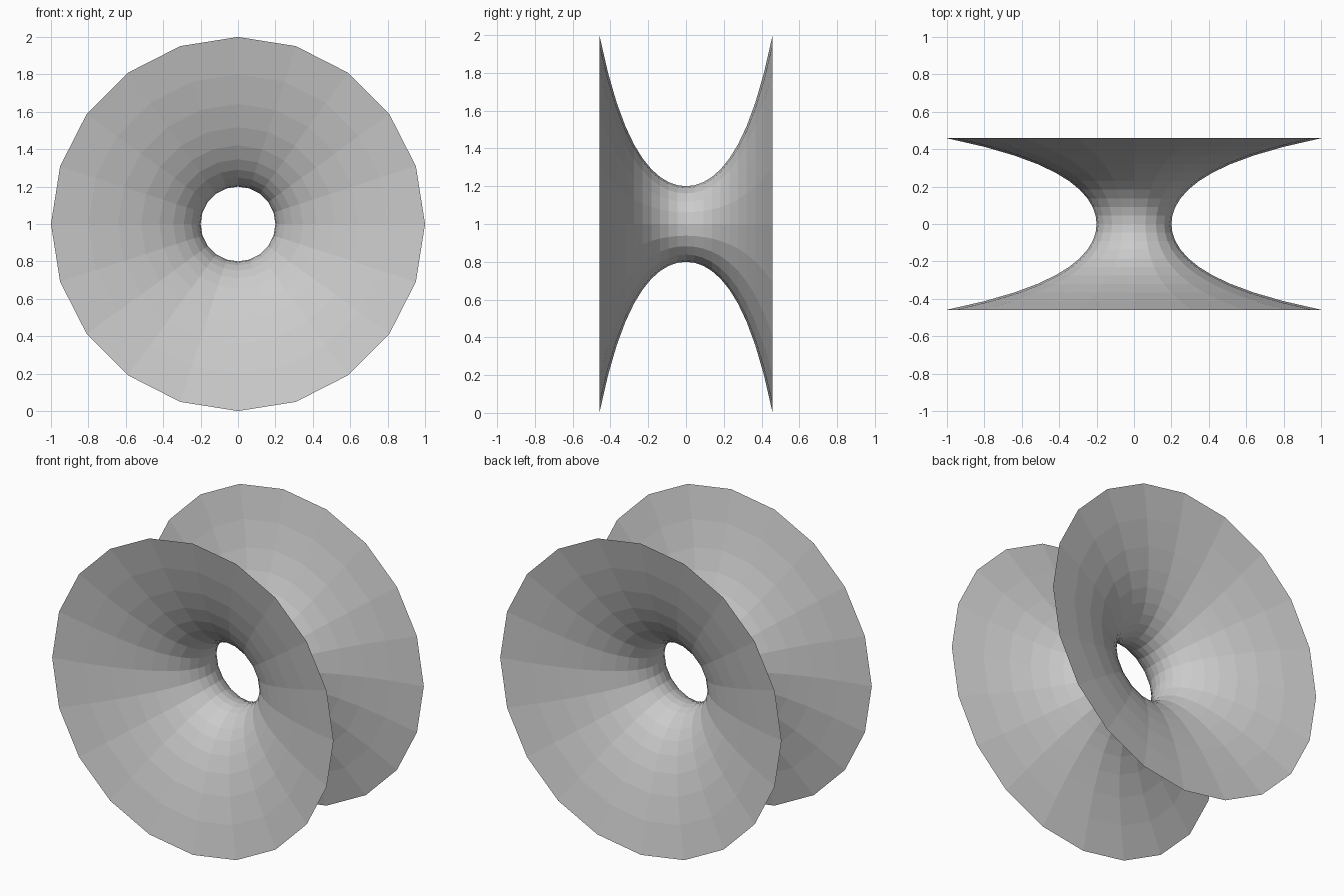
import bpy
import bmesh
import math
from mathutils import Vector

if "Cube" in bpy.data.objects:
    bpy.data.objects.remove(bpy.data.objects["Cube"])

SIDES = 20      # facets around the axis
STEPS = 20      # bands from the front rim to the back rim
NECK = 0.2      # radius of the narrow waist
RIM = 1.0       # radius of both flared rims

bm = bmesh.new()

# Catenary profile running front to back, above the y axis
v_max = math.acosh(RIM / NECK)
profile = []
for i in range(STEPS + 1):
    v = v_max * (2 * i / STEPS - 1)
    profile.append(bm.verts.new((0, NECK * v, 1 + NECK * math.cosh(v))))
edges = [bm.edges.new(pair) for pair in zip(profile, profile[1:])]

# Revolve the profile around the horizontal axis
bmesh.ops.spin(bm, geom=profile + edges, cent=Vector((0, 0, 1)), axis=Vector((0, 1, 0)),
               angle=2 * math.pi, steps=SIDES, use_duplicate=False)
bmesh.ops.remove_doubles(bm, verts=bm.verts[:], dist=0.0005)
bmesh.ops.recalc_face_normals(bm, faces=bm.faces[:])

# Flat-shaded double-flared surface
mesh = bpy.data.meshes.new("flared_surface")
bm.to_mesh(mesh)
bm.free()
surface = bpy.data.objects.new("flared_surface", mesh)
bpy.context.collection.objects.link(surface)
